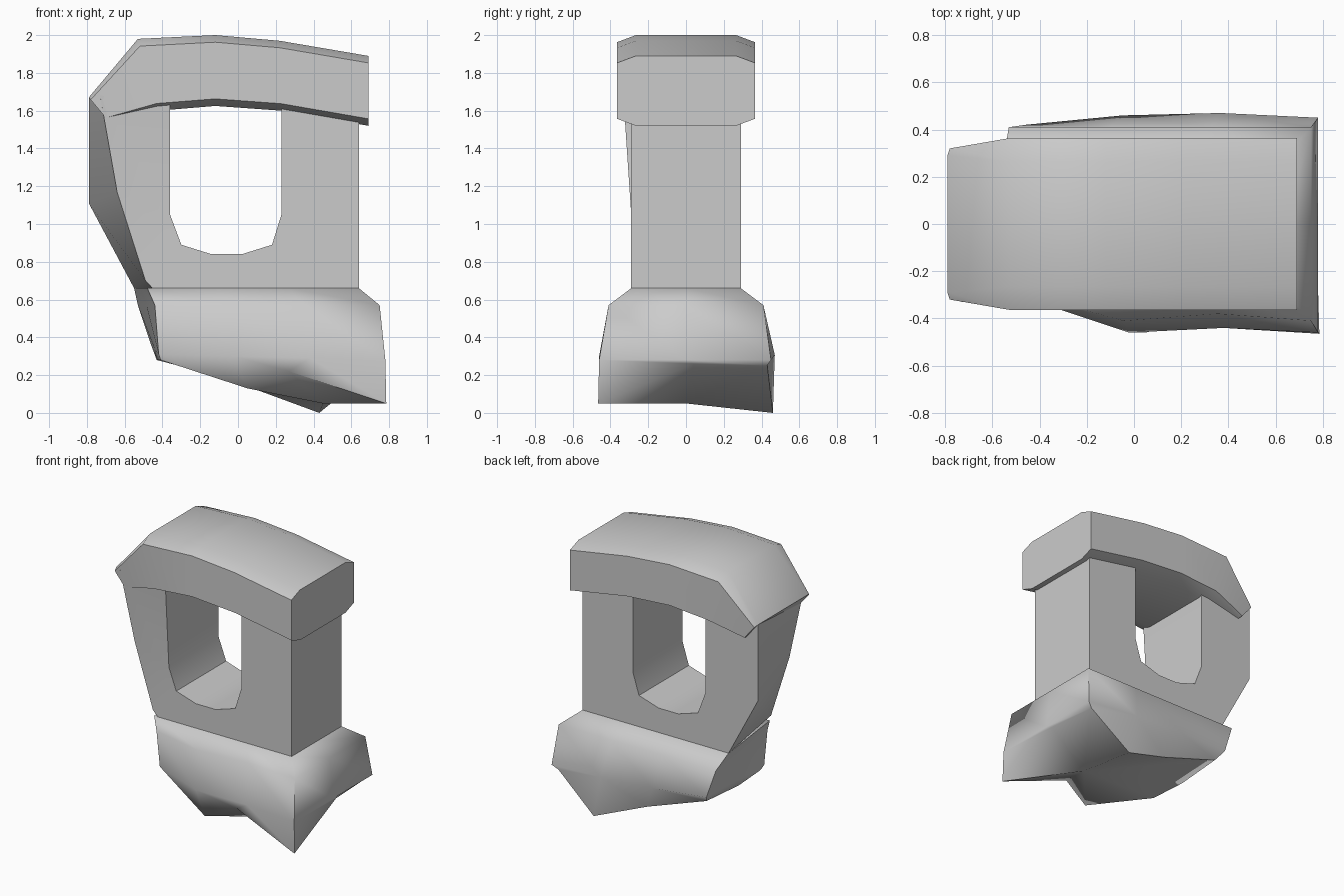
import bpy
import bmesh
from math import radians
from mathutils import Vector

cube = bpy.data.objects.get("Cube")
if cube:
    bpy.data.objects.remove(cube)

GREY = (0.6, 0.6, 0.6, 1)
grey = bpy.data.materials.new("plain grey")
grey.use_nodes = True
grey.diffuse_color = GREY
grey.node_tree.nodes["Principled BSDF"].inputs["Base Color"].default_value = GREY


def loft(name, rings, smooth_angle, end_point=None):
    """Skin a row of equal rings and close both ends."""
    bm = bmesh.new()
    loops = [[bm.verts.new(p) for p in ring] for ring in rings]
    count = len(loops[0])
    for low, high in zip(loops, loops[1:]):
        for i in range(count):
            j = (i + 1) % count
            bm.faces.new((low[i], low[j], high[j], high[i]))
    bm.faces.new(loops[0])
    if end_point:
        tip = bm.verts.new(end_point)
        for i in range(count):
            bm.faces.new((loops[-1][i], loops[-1][(i + 1) % count], tip))
    else:
        bm.faces.new(loops[-1])
    bmesh.ops.recalc_face_normals(bm, faces=bm.faces)
    mesh = bpy.data.meshes.new(name)
    bm.to_mesh(mesh)
    bm.free()
    mesh.materials.append(grey)
    obj = bpy.data.objects.new(name, mesh)
    bpy.context.collection.objects.link(obj)
    bpy.ops.object.select_all(action="DESELECT")
    bpy.context.view_layer.objects.active = obj
    obj.select_set(True)
    bpy.ops.object.shade_smooth_by_angle(angle=radians(smooth_angle))
    return obj


# Top bar: bevelled section carried along a gentle arch, bent down at one end
def bar_section(top, bottom, half, bevel):
    top, bottom = Vector((top[0], 0, top[1])), Vector((bottom[0], 0, bottom[1]))
    side = [(half - bevel, 0), (half, 0.1), (half, 0.9), (half - bevel, 1)]
    outline = side + [(-y, t) for y, t in reversed(side)]
    return [top.lerp(bottom, t) + Vector((0, y, 0)) for y, t in outline]


loft("top_bar", [
    bar_section((0.69, 1.89), (0.69, 1.52), 0.365, 0.1),
    bar_section((0.22, 1.97), (0.23, 1.60), 0.365, 0.1),
    bar_section((-0.12, 2.0), (-0.12, 1.625), 0.365, 0.1),
    bar_section((-0.53, 1.98), (-0.42, 1.60), 0.365, 0.1),
    bar_section((-0.79, 1.67), (-0.69, 1.55), 0.32, 0.03),
], 50)


# Uprights: one U-shaped band, described by its inner edge and both outer edges
def band_section(inner, outer_front, outer_back, front=0.29):
    back = 0.29
    return [(inner[0], -front, inner[1]), (inner[0], back, inner[1]),
            (outer_back[0], back, outer_back[1]),
            (outer_front[0], -front, outer_front[1])]


loft("uprights", [
    band_section((-0.36, 1.65), (-0.73, 1.68), (-0.79, 1.67), 0.33),
    band_section((-0.36, 1.05), (-0.64, 1.17), (-0.79, 1.11)),
    band_section((-0.30, 0.89), (-0.49, 0.70), (-0.55, 0.66)),
    band_section((-0.14, 0.84), (-0.30, 0.50), (-0.30, 0.50)),
    band_section((0.02, 0.84), (0.20, 0.50), (0.20, 0.50)),
    band_section((0.18, 0.89), (0.64, 0.60), (0.64, 0.60)),
    band_section((0.23, 1.05), (0.64, 1.05), (0.64, 1.05)),
    band_section((0.23, 1.65), (0.64, 1.65), (0.64, 1.65)),
], 50)


# Base: flared block with an uneven, chipped underside
def base_ring(front_left, front_right, back_right, back_left):
    corners = [Vector(p) for p in (front_left, front_right, back_right, back_left)]
    ring = []
    for i, steps in enumerate((3, 2, 3, 2)):
        a, b = corners[i], corners[(i + 1) % 4]
        ring += [a.lerp(b, s / steps) for s in range(steps)]
    return ring


collar = base_ring((-0.48, -0.29, 0.66), (0.64, -0.29, 0.66),
                   (0.64, 0.29, 0.66), (-0.55, 0.29, 0.66))
shoulder = base_ring((-0.44, -0.32, 0.57), (0.75, -0.41, 0.57),
                     (0.75, 0.41, 0.57), (-0.53, 0.41, 0.57))
shoulder[1].y = -0.41
skirt = base_ring((-0.42, -0.31, 0.31), (0.78, -0.46, 0.28),
                  (0.78, 0.45, 0.28), (-0.46, 0.42, 0.36))
skirt[1].y, skirt[2].y = -0.46, -0.44
skirt[6].y, skirt[7].y = 0.47, 0.46
underside = [(-0.41, -0.28, 0.28), (0.05, -0.46, 0.13), (0.27, -0.40, 0.22),
             (0.785, -0.465, 0.05), (0.77, 0.04, 0.26), (0.74, 0.43, 0.25),
             (0.43, 0.46, 0), (0.05, 0.38, 0.14), (-0.42, 0.36, 0.30),
             (-0.43, 0, 0.28)]
loft("base", [collar, shoulder, skirt, underside], 60, (0.45, 0, 0.05))
